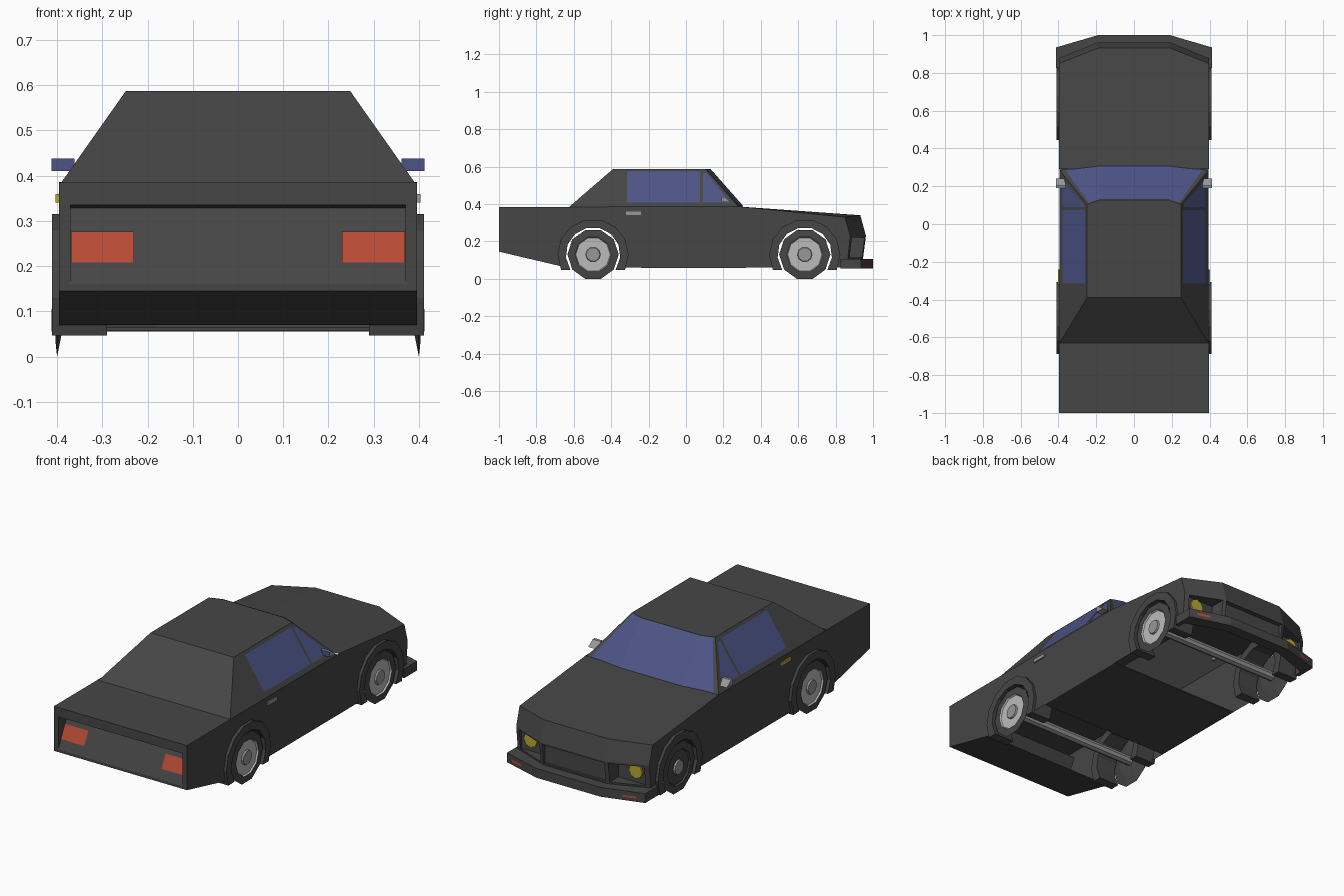
import bpy, bmesh, math
from mathutils import Vector

if "Cube" in bpy.data.objects:
    bpy.data.objects.remove(bpy.data.objects["Cube"])

def material(name, c):
    m = bpy.data.materials.new(name)
    m.diffuse_color = (*c, 1)
    m.use_nodes = True
    m.node_tree.nodes["Principled BSDF"].inputs["Base Color"].default_value = m.diffuse_color
    return m

BODY = material("charcoal_paint", (0.061, 0.061, 0.061))
GLASS = material("blue_glass", (0.073, 0.090, 0.24))
RIM = material("light_metal", (0.50, 0.50, 0.50))
METAL = material("grey_metal", (0.31, 0.31, 0.31))
RED = material("red_lamp", (0.47, 0.068, 0.035))
YELLOW = material("yellow_lamp", (0.48, 0.40, 0.03))

def make(name, verts, faces, mats, ids=None, fix=True):
    me = bpy.data.meshes.new(name)
    me.from_pydata([tuple(v) for v in verts], [], faces)
    for m in mats:
        me.materials.append(m)
    if ids:
        for p, i in zip(me.polygons, ids):
            p.material_index = i
    if fix:
        bm = bmesh.new()
        bm.from_mesh(me)
        bmesh.ops.recalc_face_normals(bm, faces=bm.faces[:])
        bm.to_mesh(me)
        bm.free()
    ob = bpy.data.objects.new(name, me)
    bpy.context.collection.objects.link(ob)
    return ob

def loft(name, sections, mat):
    n = len(sections[0])
    verts = [v for s in sections for v in s]
    faces = [list(range(n)), list(range((len(sections) - 1) * n, len(sections) * n))]
    for s in range(len(sections) - 1):
        for i in range(n):
            j = (i + 1) % n
            faces.append([s * n + i, s * n + j, (s + 1) * n + j, (s + 1) * n + i])
    return make(name, verts, faces, [mat])

def plate(name, pts, mat, off=0.003):
    # Thin painted panel pushed slightly outward from the car
    p = [Vector(v) for v in pts]
    n = (p[1] - p[0]).cross(p[2] - p[0]).normalized()
    mid = sum(p, Vector()) / len(p)
    if n.dot(mid - Vector((0, 0, 0.2))) < 0:
        p.reverse()
        n = -n
    return make(name, [v + n * off for v in p], [list(range(len(p)))], [mat], fix=False)

def block(name, x, y, z, mat):
    return loft(name, [[(a, y[0], z[0]), (a, y[1], z[0]), (a, y[1], z[1]), (a, y[0], z[1])] for a in x], mat)

def cut(ob, cutter):
    m = ob.modifiers.new("cut", 'BOOLEAN')
    m.operation, m.solver, m.object = 'DIFFERENCE', 'EXACT', cutter
    bpy.context.view_layer.objects.active = ob
    bpy.ops.object.modifier_apply(modifier="cut")
    bpy.data.objects.remove(cutter)

def remove_faces(ob, rule):
    bm = bmesh.new()
    bm.from_mesh(ob.data)
    bm.normal_update()
    gone = [f for f in bm.faces if rule(f.calc_center_median(), f.normal)]
    bmesh.ops.delete(bm, geom=gone, context='FACES')
    bm.to_mesh(ob.data)
    bm.free()

def arc(cy, cz, r, a0, a1, n):
    return [(cy + r * math.cos(math.radians(a0 + (a1 - a0) * i / n)),
             cz + r * math.sin(math.radians(a0 + (a1 - a0) * i / n))) for i in range(n + 1)]

REAR, FRONT, AXLE_Z = -0.497, 0.635, 0.13

# Lower body: side profile with wheel arches, nose pushed out in the middle
def profile(x, low, mid, top, top_z):
    p = [(-.63, .385), (-1, .385), (-1, .145), (-.68, .070)]
    p += arc(REAR, AXLE_Z, .15, 208, -28, 9) + arc(FRONT, AXLE_Z, .15, 208, -28, 9)
    p += [(low, .06), (mid, .23), (top, top_z), (.29, .386)]
    return [(x, y, z) for y, z in p]

side, centre = (.86, .878, .85, .33), (.94, .962, .932, .34)
body = loft("body", [profile(-.396, *side), profile(-.19, *centre),
                     profile(.19, *centre), profile(.396, *side)], BODY)

# Recesses: sloped tail panel, grille and headlamp pockets
TAIL = ((-1.0, .16), (-.915, .328))
cut(body, loft("tail_cutter", [[(x, -1.03, .335), (x, -1.0, .335), (x, *TAIL[1]), (x, *TAIL[0]), (x, -1.03, .16)]
                               for x in (-.37, .37)], BODY))
cut(body, block("grille_cutter", (-.185, .185), (.935, 1.1), (.115, .22), BODY))
for s in (-1, 1):
    cut(body, block("lamp_cutter", (s * .205, s * .372), (.868, 1.1), (.115, .22), BODY))

# Hollow shell: open wheel tunnels, underside and the area below the cabin
def hidden(c, n):
    tunnel = abs(n.x) < .2 and min(math.hypot(c.y - w, c.z - AXLE_Z) for w in (REAR, FRONT)) < .152
    under = n.z < -.9 and c.z < .065
    inside = n.z > .9 and c.z > .38 and -.6 < c.y < .28
    return tunnel or under or inside

remove_faces(body, hidden)
block("floor", (-.394, .394), (-.24, .32), (.058, .064), BODY)

# Cabin
def outline(ry, w, fy, cy, z):
    return [(-w, ry, z), (w, ry, z), (w, fy, z), (.18, cy, z), (-.18, cy, z), (-w, fy, z)]

cabin = loft("cabin", [outline(-.63, .394, .285, .31, .38), outline(-.39, .248, .105, .128, .587)], BODY)
remove_faces(cabin, lambda c, n: n.z < -.9)

# Windscreen: middle pane and two angled side panes
def mix(a, b, t):
    return Vector(a).lerp(Vector(b), t)

plate("windscreen", [(-.18, .305, .386), (.18, .305, .386), (.18, .13, .584), (-.18, .13, .584)], GLASS)
for s in (-1, 1):
    b0, b1 = (s * .18, .305, .386), (s * .39, .280, .386)
    t0, t1 = (s * .18, .13, .584), (s * .248, .107, .584)
    plate("windscreen_side", [b0, mix(b0, b1, .87), mix(t0, t1, .87), t0], GLASS)

    # Side windows lying on the sloped cabin side
    def on_side(y, z):
        return (s * (.394 - (z - .38) / .207 * .146), y, z)
    plate("door_window", [on_side(*q) for q in
          ((-.315, .405), (.075, .405), (.075, .573), (-.315, .573))], GLASS)
    plate("quarter_window", [on_side(*q) for q in
          ((.09, .405), (.238, .405), (.108, .565), (.09, .565))], GLASS)

    # Wedge door mirror: metal shell facing forward, glass behind
    m = loft("mirror", [[(s * x, .19, .410), (s * x, .19, .438), (s * x, .205, .438), (s * x, .242, .410)]
                        for x in (.362, .412)], METAL)
    m.data.materials.append(GLASS)
    for p in m.data.polygons:
        p.material_index = 1 if p.normal.y < -.5 else 0

    block("door_handle", (s * .390, s * .403), (-.32, -.24), (.341, .359), METAL if s > 0 else YELLOW)

    # Tail lamps on the sloped rear panel
    def on_tail(z):
        return TAIL[0][0] + .085 * (z - .16) / .168
    plate("tail_lamp", [(s * x, on_tail(z), z) for x, z in
          ((.23, .206), (.369, .206), (.369, .275), (.23, .275))], RED)

    # Headlamps and bumper marker lamps
    bpy.ops.mesh.primitive_cylinder_add(vertices=8, radius=.040, depth=.016,
        location=(s * .313, .869, .178), rotation=(math.pi / 2, 0, 0))
    h = bpy.context.object
    h.name = "headlamp"
    h.data.materials.append(YELLOW)
    plate("marker_lamp", [(s * x, 1 - (x - .19) * .065 / .222, z)
                          for x, z in ((.30, .073), (.37, .073), (.37, .085), (.30, .085))], RED)

# Front bumper, a strip wrapped around the nose
plan = [(-.412, .825), (-.412, .935), (-.19, 1), (.19, 1), (.412, .935), (.412, .825),
        (.39, .825), (.39, .865), (.18, .94), (-.18, .94), (-.39, .865), (-.39, .825)]
loft("bumper", [[(x, y, z) for x, y in plan] for z in (.055, .105)], BODY)

# Wheel arches, wheels and axles
SIDES = 10
lathe = [(.39, .085), (.40, .137), (.404, .097), (.396, .092), (.396, .040), (.405, .037)]
for y in (REAR, FRONT):
    for s in (-1, 1):
        ring = arc(y, AXLE_Z, .19, -26, 206, 9) + arc(y, AXLE_Z, .146, 214, -34, 9)
        loft("wheel_arch", [[(s * x, a, b) for a, b in ring] for x in (.29, .411)], BODY)
        verts, faces, ids = [], [], []
        for x, r in lathe:
            for i in range(SIDES):
                a = 2 * math.pi * i / SIDES
                verts.append((s * x, y + r * math.cos(a), AXLE_Z + r * math.sin(a)))
        # The front left rim is dark
        rim = 0 if s < 0 and y > 0 else 1
        for k, mid in enumerate((0, 0, rim, rim, 2)):
            for i in range(SIDES):
                j = (i + 1) % SIDES
                faces.append([k * SIDES + i, k * SIDES + j, (k + 1) * SIDES + j, (k + 1) * SIDES + i])
                ids.append(mid)
        faces += [list(range(SIDES)), list(range(5 * SIDES, 6 * SIDES))]
        ids += [0, 2]
        make("wheel", verts, faces, [BODY, RIM, METAL], ids)
    bpy.ops.mesh.primitive_cylinder_add(vertices=8, radius=.025, depth=.78,
        location=(0, y, AXLE_Z), rotation=(0, math.pi / 2, 0))
    bpy.context.object.name = "axle"
    bpy.context.object.data.materials.append(METAL)
